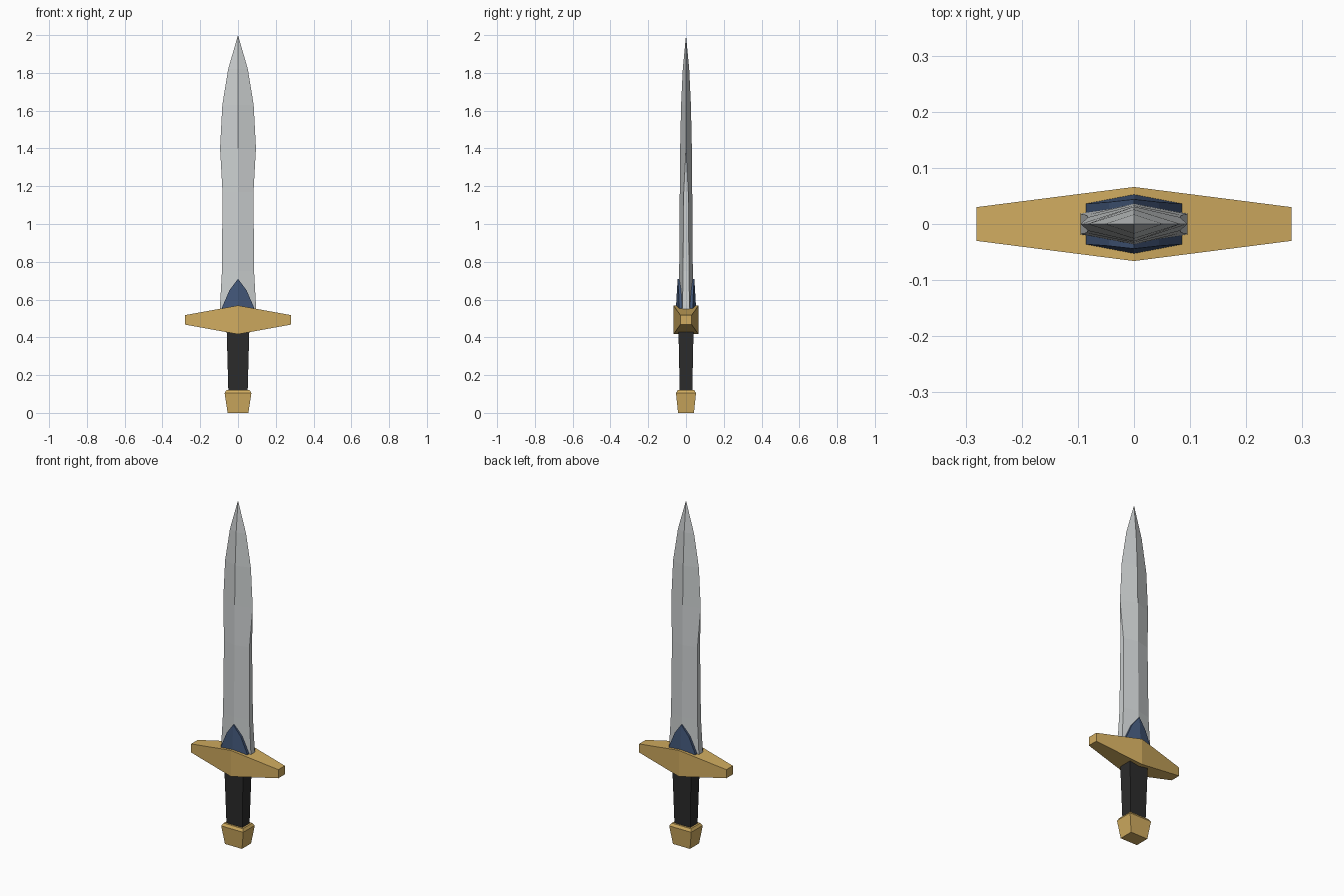
import bpy, bmesh

if "Cube" in bpy.data.objects:
    bpy.data.objects.remove(bpy.data.objects["Cube"])


def material(name, rgb):
    m = bpy.data.materials.new(name)
    m.diffuse_color = (*rgb, 1)
    m.use_nodes = True
    m.node_tree.nodes["Principled BSDF"].inputs["Base Color"].default_value = m.diffuse_color
    return m


GOLD = material("gold", (0.63, 0.41, 0.115))
STEEL = material("steel", (0.60, 0.625, 0.63))
BLUE = material("dark blue", (0.055, 0.095, 0.19))
BLACK = material("black grip", (0.025, 0.025, 0.025))


def loft(name, rings, mat):
    """Skin equal-sized rings of points, cap both ends, weld collapsed points."""
    bm = bmesh.new()
    vs = [[bm.verts.new(p) for p in ring] for ring in rings]
    n = len(vs[0])
    for a, b in zip(vs, vs[1:]):
        for i in range(n):
            j = (i + 1) % n
            bm.faces.new((a[i], a[j], b[j], b[i]))
    bm.faces.new(vs[0])
    bm.faces.new(vs[-1])
    bmesh.ops.remove_doubles(bm, verts=bm.verts, dist=0.0002)
    bmesh.ops.recalc_face_normals(bm, faces=bm.faces)
    me = bpy.data.meshes.new(name)
    bm.to_mesh(me)
    bm.free()
    me.materials.append(mat)
    ob = bpy.data.objects.new(name, me)
    bpy.context.collection.objects.link(ob)
    return ob


def rect(x, y, z):
    return [(-x, -y, z), (x, -y, z), (x, y, z), (-x, y, z)]


# pommel and grip: tapered boxes
loft("pommel", [rect(0.055, 0.042, 0), rect(0.071, 0.053, 0.105),
                rect(0.062, 0.044, 0.12)], GOLD)
loft("grip", [rect(0.051, 0.033, 0.11), rect(0.06, 0.04, 0.44)], BLACK)

# crossguard: thick in the middle, tapering to both ends
loft("crossguard", [[(x, sy * y, 0.4925 + sz * h)
                     for sy, sz in ((-1, -1), (1, -1), (1, 1), (-1, 1))]
                    for x, y, h in ((-0.281, 0.030, 0.025), (0, 0.066, 0.076),
                                    (0.281, 0.030, 0.025))], GOLD)

# blade: z, half width, edge half thickness, ridge half thickness
profile = [(0.52, 0.096, 0.019, 0.038), (0.57, 0.095, 0.018, 0.037),
           (0.75, 0.085, 0.016, 0.036), (1.17, 0.082, 0.012, 0.033),
           (1.40, 0.095, 0, 0.031), (1.63, 0.083, 0, 0.026),
           (1.82, 0.052, 0, 0.017), (2.0, 0, 0, 0)]
loft("blade", [[(w, -e, z), (w, e, z), (0, t, z), (-w, e, z), (-w, -e, z), (0, -t, z)]
               for z, w, e, t in profile], STEEL)

# pointed chevron plates at the blade root, front and back
for side, label in ((-1, "front"), (1, "back")):
    rings = []
    for z, w, y in ((0.53, 0.09, 0.054), (0.56, 0.084, 0.053),
                    (0.65, 0.045, 0.048), (0.71, 0, 0.044)):
        out = [(x, side * (y - 0.2 * abs(x)), z) for x in (-w, 0, w)]
        inn = [(x, side * (y - 0.02 - 0.2 * abs(x)), z) for x in (w, 0, -w)]
        rings.append(out + inn)
    loft(label + "_blade_plate", rings, BLUE)
